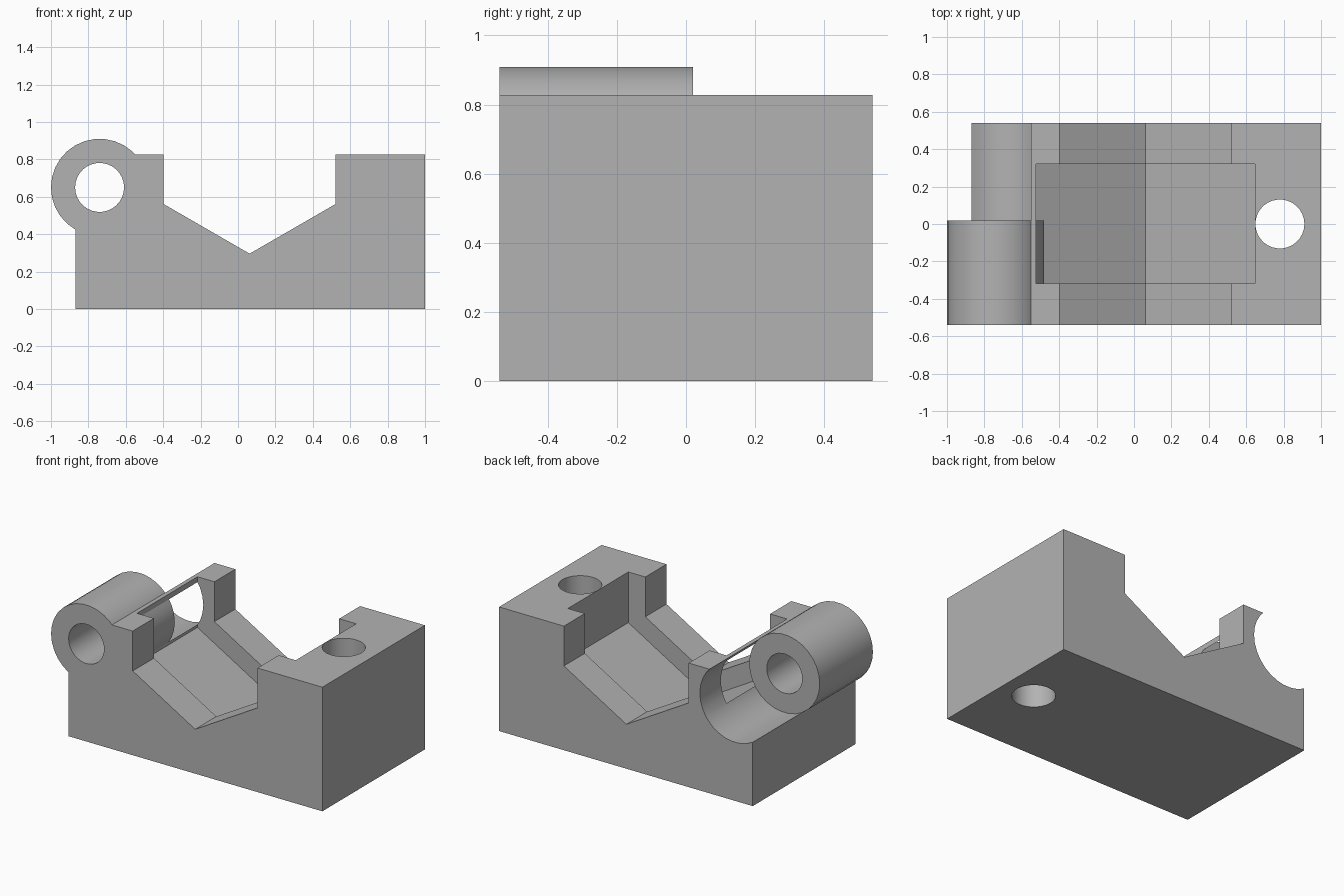
import bpy, bmesh, math
from mathutils import Matrix

default = bpy.data.objects.get("Cube")
if default:
    bpy.data.objects.remove(default, do_unlink=True)

TOP, HALF_Y = 0.827, 0.54
PIN_X, PIN_Z, PIN_END = -0.74, 0.65, 0.02
GROOVE_X = 0.062

grey = bpy.data.materials.new("plain_grey")
grey.use_nodes = True
grey.diffuse_color = (0.45, 0.45, 0.45, 1)
grey.node_tree.nodes["Principled BSDF"].inputs["Base Color"].default_value = grey.diffuse_color


def prism(name, profile, y0, y1):
    """Solid with an x-z profile running along y."""
    bm = bmesh.new()
    face = bm.faces.new([bm.verts.new((x, y0, z)) for x, z in profile])
    moved = bmesh.ops.extrude_face_region(bm, geom=[face])["geom"]
    bmesh.ops.translate(bm, vec=(0, y1 - y0, 0),
                        verts=[v for v in moved if isinstance(v, bmesh.types.BMVert)])
    bmesh.ops.recalc_face_normals(bm, faces=bm.faces)
    mesh = bpy.data.meshes.new(name)
    bm.to_mesh(mesh)
    bm.free()
    mesh.materials.append(grey)
    obj = bpy.data.objects.new(name, mesh)
    bpy.context.collection.objects.link(obj)
    return obj


def circle(x, z, radius, sides=30):
    turns = [2 * math.pi * i / sides for i in range(sides)]
    return [(x + radius * math.cos(a), z + radius * math.sin(a)) for a in turns]


def half_hexagon(half_width):
    """Lower half of an upright hexagon, open past the block's top."""
    r = half_width / math.cos(math.radians(30))
    left, right = GROOVE_X - half_width, GROOVE_X + half_width
    return [(left, TOP + 0.2), (left, TOP - r / 2), (GROOVE_X, TOP - r),
            (right, TOP - r / 2), (right, TOP + 0.2)]


def combine(target, other, operation):
    other.hide_render = True
    mod = target.modifiers.new(other.name, "BOOLEAN")
    mod.operation, mod.solver, mod.object = operation, "EXACT", other
    bpy.context.view_layer.objects.active = target
    bpy.ops.object.modifier_apply(modifier=mod.name)
    bpy.data.objects.remove(other, do_unlink=True)


# Block with hexagonal groove, wider pocket and hinge clearance
body = prism("hinged_cradle", [(-0.87, 0), (1, 0), (1, TOP), (-0.87, TOP)], -HALF_Y, HALF_Y)
combine(body, prism("groove", half_hexagon(0.46), -1, 1), "DIFFERENCE")
combine(body, prism("pocket", half_hexagon(0.585), -0.317, 0.32), "DIFFERENCE")
combine(body, prism("hinge_clearance", circle(PIN_X, PIN_Z, 0.26), PIN_END, 1), "DIFFERENCE")

# Hinge barrel and its pin hole
combine(body, prism("hinge_barrel", circle(PIN_X, PIN_Z, 0.26), -HALF_Y, PIN_END), "UNION")
combine(body, prism("pin_hole", circle(PIN_X, PIN_Z, 0.131), -1, 0.3), "DIFFERENCE")

# Vertical bolt hole
bolt = prism("bolt_hole", circle(0, 0, 0.131), -1, 1)
bolt.data.transform(Matrix.Translation((0.78, 0, 0.4)) @ Matrix.Rotation(math.pi / 2, 4, "X"))
combine(body, bolt, "DIFFERENCE")

# Smooth round surfaces, keep corners sharp
bpy.ops.object.select_all(action="DESELECT")
body.select_set(True)
bpy.context.view_layer.objects.active = body
bpy.ops.object.shade_smooth_by_angle(angle=math.radians(25))
